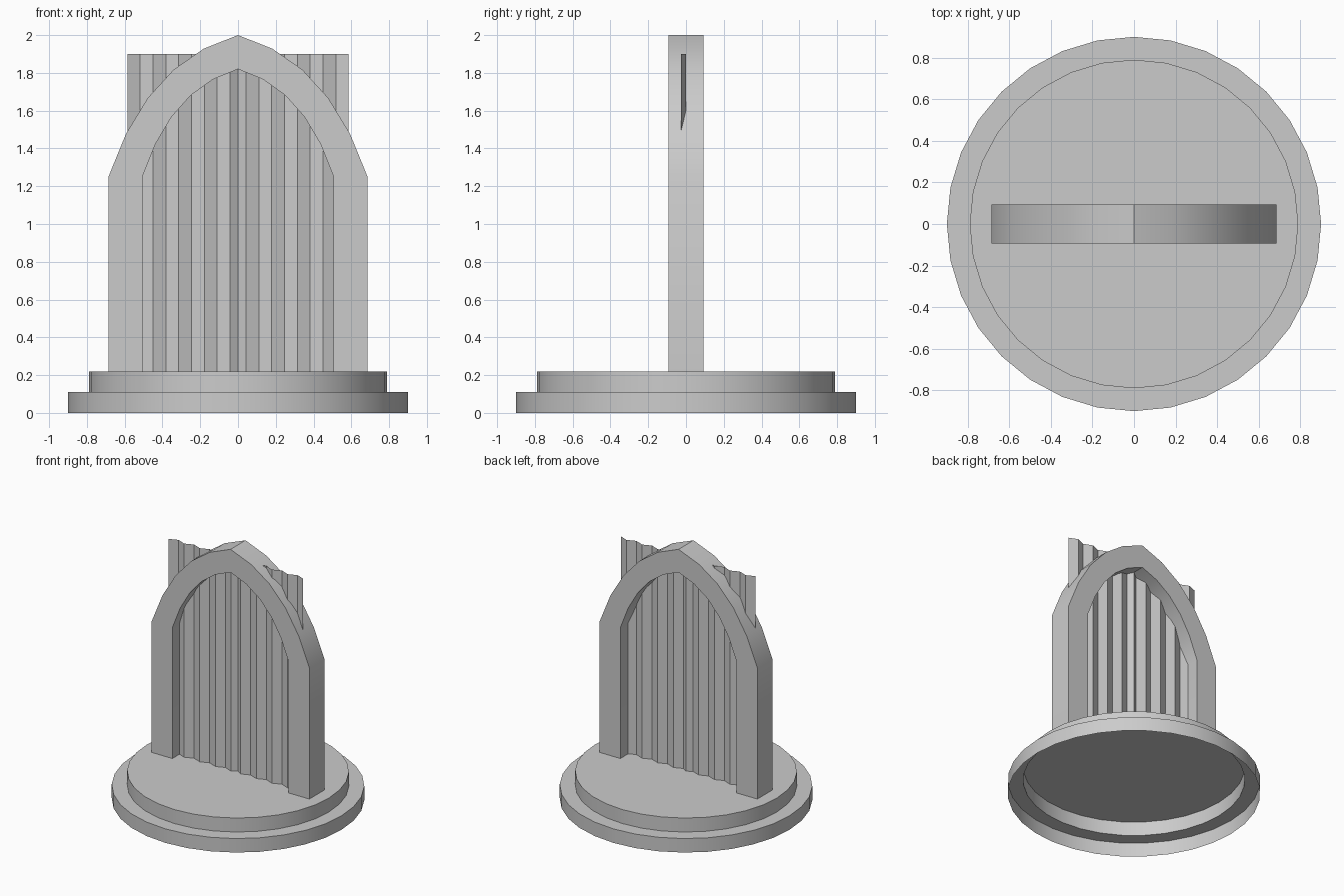
import bpy, bmesh, math

if "Cube" in bpy.data.objects:
    bpy.data.objects.remove(bpy.data.objects["Cube"])

grey = bpy.data.materials.new("stone_grey")
grey.diffuse_color = (0.6, 0.6, 0.6, 1)
grey.use_nodes = True
grey.node_tree.nodes["Principled BSDF"].inputs["Base Color"].default_value = grey.diffuse_color


def finish(bm, name):
    mesh = bpy.data.meshes.new(name)
    bm.to_mesh(mesh)
    bm.free()
    mesh.materials.append(grey)
    obj = bpy.data.objects.new(name, mesh)
    bpy.context.collection.objects.link(obj)
    bpy.ops.object.select_all(action='DESELECT')
    obj.select_set(True)
    bpy.context.view_layer.objects.active = obj
    bpy.ops.object.shade_smooth_by_angle(angle=math.radians(30))
    return obj


def half_arch(width, ctrl, apex, spring=1.25, steps=5):
    """Curved right half of a pointed arch, from the spring line to the apex."""
    pts = []
    for i in range(steps + 1):
        t = i / steps
        x = width * (1 - t) ** 2 + 2 * t * (1 - t) * ctrl[0]
        z = spring * (1 - t) ** 2 + 2 * t * (1 - t) * ctrl[1] + apex * t * t
        pts.append((x, z))
    return pts


def full_arch(floor, *args):
    right = [(args[0], floor)] + half_arch(*args)
    return right + [(-x, z) for x, z in reversed(right[:-1])]


# Stepped round base: thin shell, open underneath
SEG = 32
bm = bmesh.new()
rings = []
for r, z in [(0.9, 0), (0.9, 0.11), (0.79, 0.11), (0.79, 0.22)]:
    rings.append([bm.verts.new((r * math.cos(2 * math.pi * i / SEG),
                                r * math.sin(2 * math.pi * i / SEG), z))
                  for i in range(SEG)])
for low, high in zip(rings, rings[1:]):
    for i in range(SEG):
        j = (i + 1) % SEG
        bm.faces.new((low[i], low[j], high[j], high[i]))
bm.faces.new(rings[-1])
finish(bm, "stepped_base")

# Pointed arch frame
FLOOR, HALF_DEPTH = 0.22, 0.093
outer = full_arch(FLOOR, 0.686, (0.48, 1.87), 2.0)
inner = full_arch(FLOOR, 0.506, (0.354, 1.72), 1.82)
bm = bmesh.new()
loops = [[bm.verts.new((x, y, z)) for x, z in pts]
         for y in (-HALF_DEPTH, HALF_DEPTH) for pts in (outer, inner)]
of, inf, ob, inb = loops
for a, b in ((of, ob), (inb, inf)):            # outer and inner edges
    for i in range(len(a) - 1):
        bm.faces.new((a[i], b[i], b[i + 1], a[i + 1]))
bm.faces.new(of + inf[::-1])                   # front
bm.faces.new(ob + inb[::-1])                   # back
for k in (0, -1):                              # feet
    bm.faces.new((of[k], inf[k], inb[k], ob[k]))
bmesh.ops.recalc_face_normals(bm, faces=bm.faces)
finish(bm, "arch_frame")

# Pleated curtain: single sheet, mirrored about a narrow middle fold
right = [(0.042 + 0.068 * k, -0.027 if k % 2 == 0 else 0.0) for k in range(9)]
folds = [(-x, y) for x, y in reversed(right)] + [(0, 0)] + right
bm = bmesh.new()
bottom, top = [[bm.verts.new((x, y, z)) for x, y in folds] for z in (FLOOR, 1.9)]
for i in range(len(folds) - 1):
    bm.faces.new((bottom[i], bottom[i + 1], top[i + 1], top[i]))
finish(bm, "pleated_curtain")
